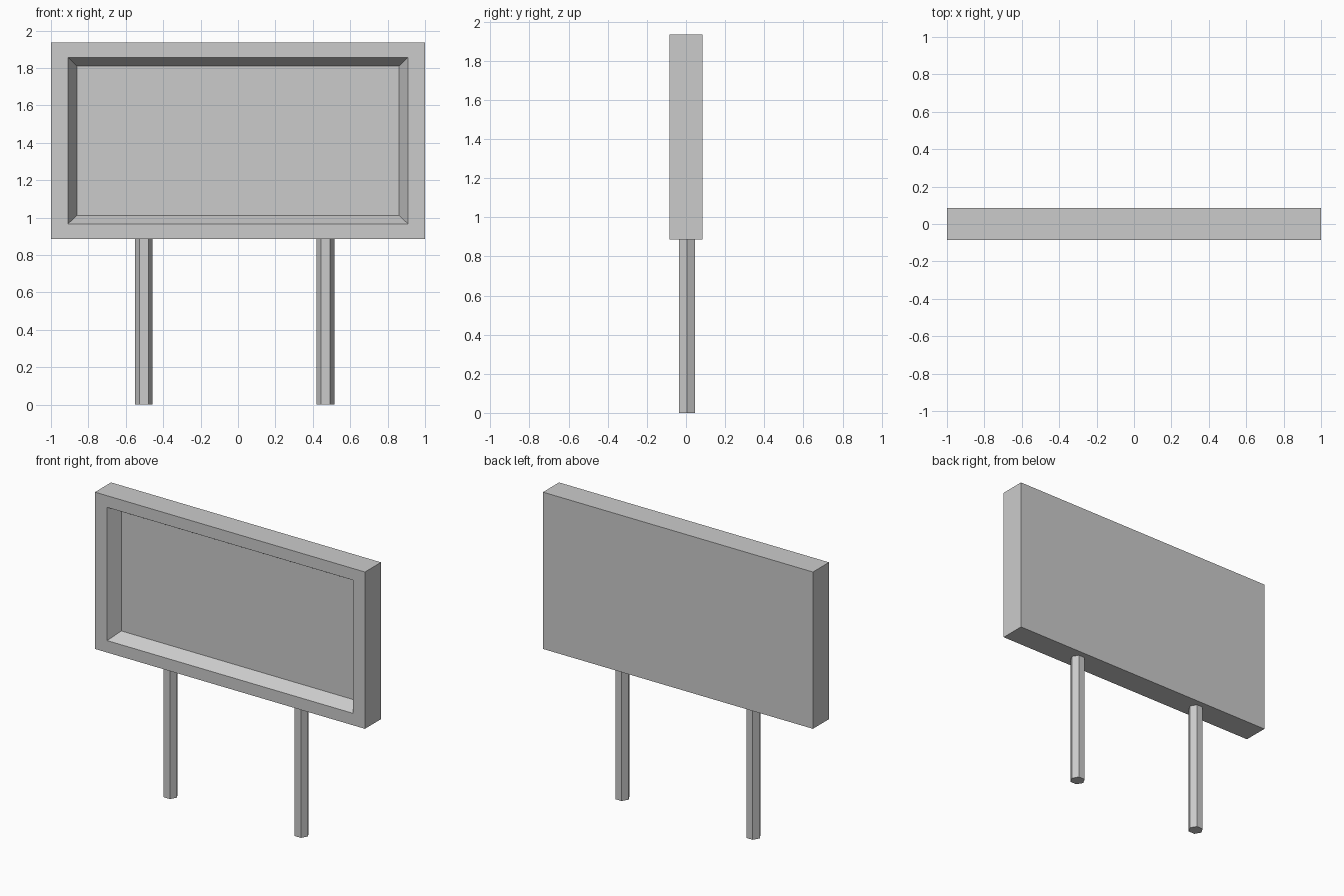
import bpy
import bmesh
from mathutils import Vector

cube = bpy.data.objects.get("Cube")
if cube:
    bpy.data.objects.remove(cube, do_unlink=True)

# Single plain material
grey = bpy.data.materials.new("light grey")
grey.use_nodes = True
grey.diffuse_color = (0.6, 0.6, 0.6, 1)
grey.node_tree.nodes["Principled BSDF"].inputs["Base Color"].default_value = (0.6, 0.6, 0.6, 1)

HALF_DEPTH = 0.085
BOTTOM, TOP = 0.885, 1.935


def add_object(name, bm):
    bmesh.ops.recalc_face_normals(bm, faces=bm.faces)
    mesh = bpy.data.meshes.new(name)
    bm.to_mesh(mesh)
    bm.free()
    mesh.materials.append(grey)
    obj = bpy.data.objects.new(name, mesh)
    bpy.context.collection.objects.link(obj)
    return obj


def ring(bm, half_width, low, high, y):
    """Rectangle of vertices in a plane facing the front."""
    corners = ((-half_width, low), (half_width, low), (half_width, high), (-half_width, high))
    return [bm.verts.new((x, y, z)) for x, z in corners]


# Sign board: back, sides, front rim, sloped recess walls and display floor
bm = bmesh.new()
rings = [
    ring(bm, 1.0, BOTTOM, TOP, HALF_DEPTH),
    ring(bm, 1.0, BOTTOM, TOP, -HALF_DEPTH),
    ring(bm, 0.91, 0.965, 1.857, -HALF_DEPTH),
    ring(bm, 0.862, 1.011, 1.81, -0.003),
]
for a, b in zip(rings, rings[1:]):
    for i in range(4):
        j = (i + 1) % 4
        bm.faces.new((a[i], a[j], b[j], b[i]))
bm.faces.new(rings[0])
bm.faces.new(rings[-1])
add_object("sign_board", bm)

# Hexagonal support posts
for name, x in (("right_post", -0.503), ("left_post", 0.468)):
    bm = bmesh.new()
    bmesh.ops.create_cone(bm, cap_ends=True, segments=6, radius1=0.047,
                          radius2=0.047, depth=BOTTOM)
    # Turn a corner towards the sides so flat faces point front and back
    corner = max(bm.verts, key=lambda v: v.co.x)
    if abs(corner.co.y) > 0.01:
        for v in bm.verts:
            v.co.x, v.co.y = v.co.y, -v.co.x
    bmesh.ops.translate(bm, verts=bm.verts, vec=Vector((x, 0.005, BOTTOM / 2)))
    add_object(name, bm)
